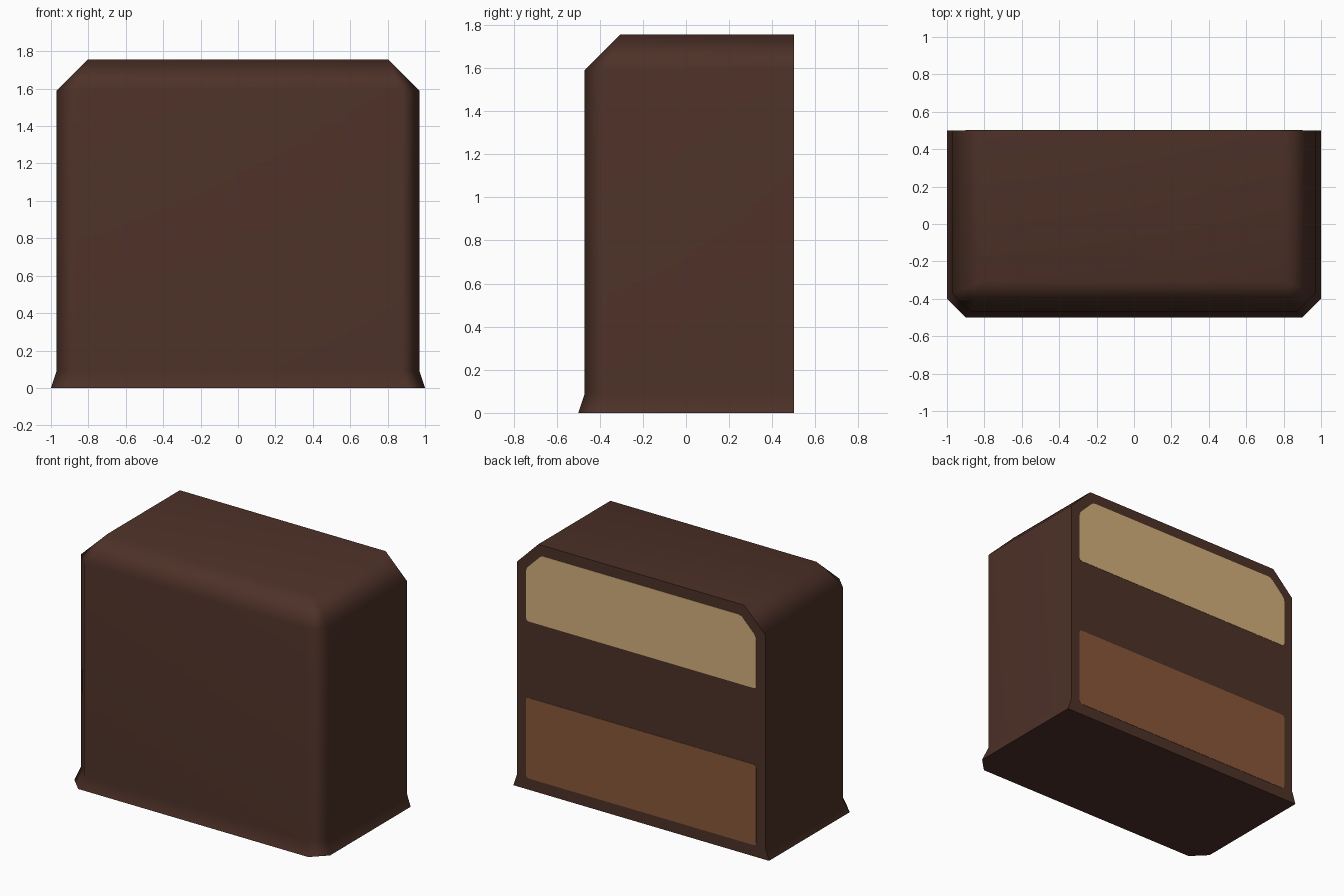
import bpy, bmesh, math

if "Cube" in bpy.data.objects:
    bpy.data.objects.remove(bpy.data.objects["Cube"])


def material(name, rgb):
    m = bpy.data.materials.new(name)
    m.diffuse_color = (*rgb, 1.0)
    m.use_nodes = True
    m.node_tree.nodes["Principled BSDF"].inputs["Base Color"].default_value = m.diffuse_color
    return m


def make_object(name, bm, mat):
    bmesh.ops.recalc_face_normals(bm, faces=bm.faces[:])
    mesh = bpy.data.meshes.new(name)
    bm.to_mesh(mesh)
    bm.free()
    mesh.materials.append(mat)
    obj = bpy.data.objects.new(name, mesh)
    bpy.context.collection.objects.link(obj)
    return obj


chocolate = material("dark chocolate", (0.075, 0.031, 0.021))
cream = material("cream", (0.66, 0.44, 0.20))
caramel = material("caramel", (0.25, 0.096, 0.042))

BACK = 0.5

# Chocolate shell: stacked outlines (height, inset, corner chamfer), cut flat at the back
rings_spec = [(0.0, 0.0, 0.10), (0.09, 0.03, 0.10), (1.59, 0.03, 0.10), (1.755, 0.195, 0.0)]
bm = bmesh.new()
rings = []
for z, d, c in rings_spec:
    x, y = 1.0 - d, -0.5 + d
    outline = [(-x, BACK), (-x, y + c), (-x + c, y), (x - c, y), (x, y + c), (x, BACK)]
    rings.append([bm.verts.new((px, py, z)) for px, py in outline])
for low, high in zip(rings, rings[1:]):
    for i in range(5):
        bm.faces.new((low[i], low[i + 1], high[i + 1], high[i]))
bm.faces.new(rings[0])
bm.faces.new(rings[-1])
bm.faces.new([r[0] for r in rings] + [r[5] for r in reversed(rings)])
# the top corners close to single points
bmesh.ops.remove_doubles(bm, verts=bm.verts[:], dist=0.0005)
shell = make_object("chocolate_shell", bm, chocolate)

# Soft chamfers, crisp cut face and base
bpy.context.view_layer.objects.active = shell
shell.select_set(True)
bpy.ops.object.shade_smooth_by_angle(angle=math.radians(60))
weighted = shell.modifiers.new("weighted normals", 'WEIGHTED_NORMAL')
weighted.keep_sharp = True


# Filling layers shown on the cut face, as thin plates with eased corners
def filling_layer(name, half_outline, mat):
    bm = bmesh.new()
    pts = half_outline + [(-x, z) for x, z in reversed(half_outline)]
    bm.faces.new([bm.verts.new((x, BACK - 0.002, z)) for x, z in pts])
    bmesh.ops.bevel(bm, geom=bm.verts[:], offset=0.02, segments=2,
                    profile=0.5, affect='VERTICES')
    result = bmesh.ops.extrude_face_region(bm, geom=bm.faces[:])
    moved = [g for g in result["geom"] if isinstance(g, bmesh.types.BMVert)]
    bmesh.ops.translate(bm, verts=moved, vec=(0, 0.004, 0))
    return make_object(name, bm, mat)


filling_layer("caramel_layer", [(0.90, 0.08), (0.90, 0.65)], caramel)
filling_layer("cream_layer", [(0.90, 1.19), (0.90, 1.56), (0.78, 1.68)], cream)
